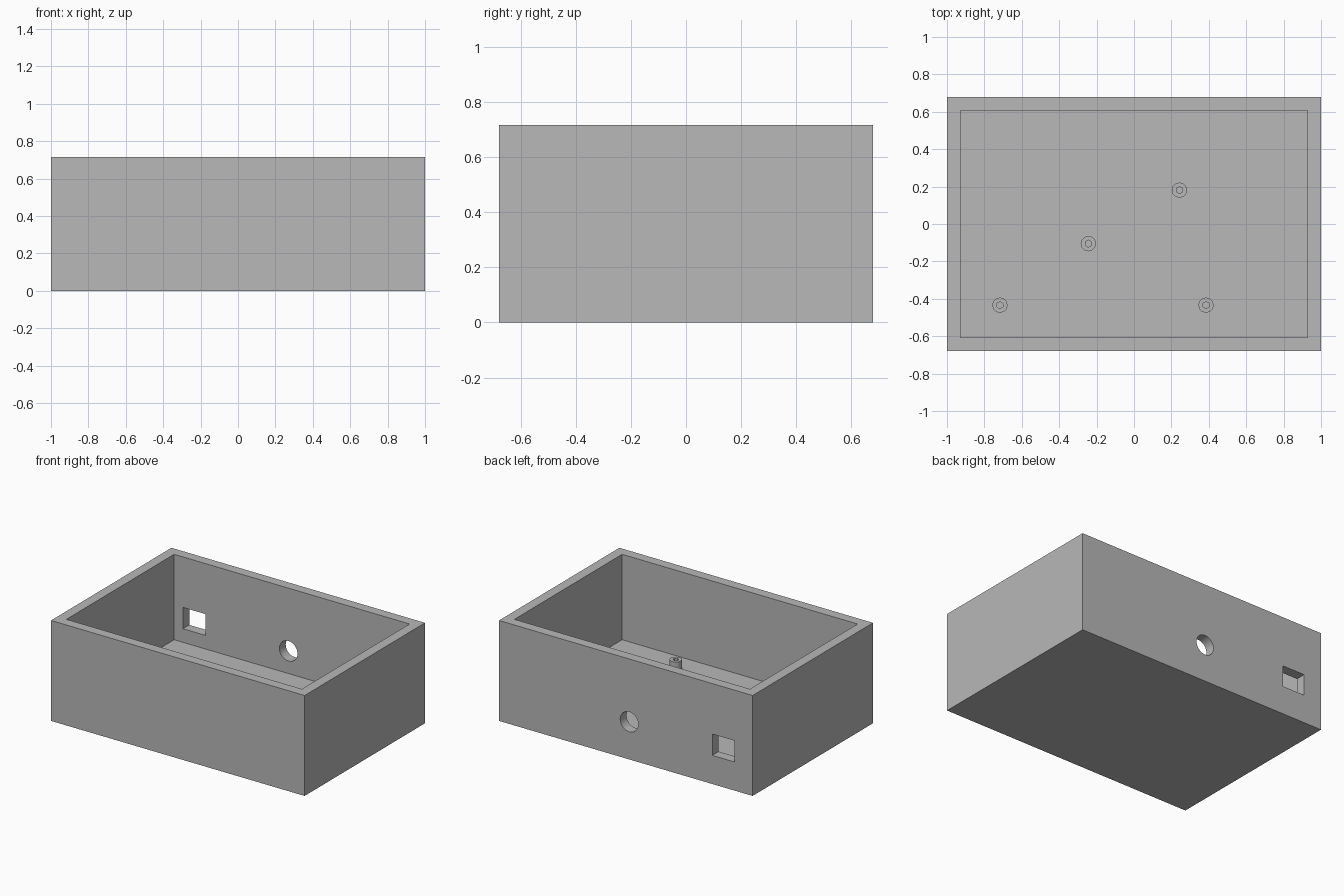
import bpy
import math

cube = bpy.data.objects.get("Cube")
if cube:
    bpy.data.objects.remove(cube, do_unlink=True)

LENGTH, WIDTH, HEIGHT = 2.0, 1.356, 0.716
WALL, FLOOR = 0.0714, 0.107
POST_TOP = 0.178

grey = bpy.data.materials.new("plain grey")
grey.use_nodes = True
colour = (0.48, 0.48, 0.48, 1)
grey.diffuse_color = colour
grey.node_tree.nodes["Principled BSDF"].inputs["Base Color"].default_value = colour


def box(name, low, high):
    """Axis-aligned box between two corners."""
    centre = [(a + b) / 2 for a, b in zip(low, high)]
    bpy.ops.mesh.primitive_cube_add(size=1, location=centre)
    obj = bpy.context.object
    obj.name = name
    obj.scale = [b - a for a, b in zip(low, high)]
    bpy.ops.object.transform_apply(location=True, rotation=False, scale=True)
    obj.data.materials.append(grey)
    return obj


def cylinder(name, radius, depth, location, sides, rotation=(0, 0, 0)):
    bpy.ops.mesh.primitive_cylinder_add(vertices=sides, radius=radius, depth=depth,
                                        location=location, rotation=rotation)
    obj = bpy.context.object
    obj.name = name
    obj.data.materials.append(grey)
    return obj


def cut(target, cutter):
    """Subtract the cutter from the target, then discard the cutter."""
    cutter.hide_render = True
    mod = target.modifiers.new("cut", "BOOLEAN")
    mod.operation = "DIFFERENCE"
    mod.solver = "EXACT"
    mod.object = cutter
    bpy.ops.object.select_all(action="DESELECT")
    bpy.context.view_layer.objects.active = target
    target.select_set(True)
    bpy.ops.object.modifier_apply(modifier=mod.name)
    bpy.data.objects.remove(cutter, do_unlink=True)


def smooth(obj):
    bpy.ops.object.select_all(action="DESELECT")
    bpy.context.view_layer.objects.active = obj
    obj.select_set(True)
    bpy.ops.object.shade_smooth_by_angle(angle=math.radians(25))


# Open case: a solid block hollowed from above
hx, hy = LENGTH / 2, WIDTH / 2
case = box("case", (-hx, -hy, 0), (hx, hy, HEIGHT))
cut(case, box("cavity_cutter", (WALL - hx, WALL - hy, FLOOR), (hx - WALL, hy - WALL, 1)))

# Square and round ports through the back wall
cut(case, box("square_port_cutter", (-0.859, hy - 0.12, 0.204), (-0.682, hy + 0.1, 0.356)))
cut(case, cylinder("round_port_cutter", WALL, 0.2, (-0.027, hy, 0.268), 32,
                   (math.pi / 2, 0, 0)))
smooth(case)

# Hollow mounting posts, sunk slightly into the floor
for i, (x, y) in enumerate([(-0.717, -0.434), (-0.244, -0.105), (0.243, 0.181), (0.385, -0.434)]):
    base = FLOOR - 0.01
    post = cylinder(f"mounting_post_{i + 1}", 0.041, POST_TOP - base,
                    (x, y, (POST_TOP + base) / 2), 12)
    cut(post, cylinder("screw_hole_cutter", 0.019, 0.2, (x, y, FLOOR + 0.1), 6))
